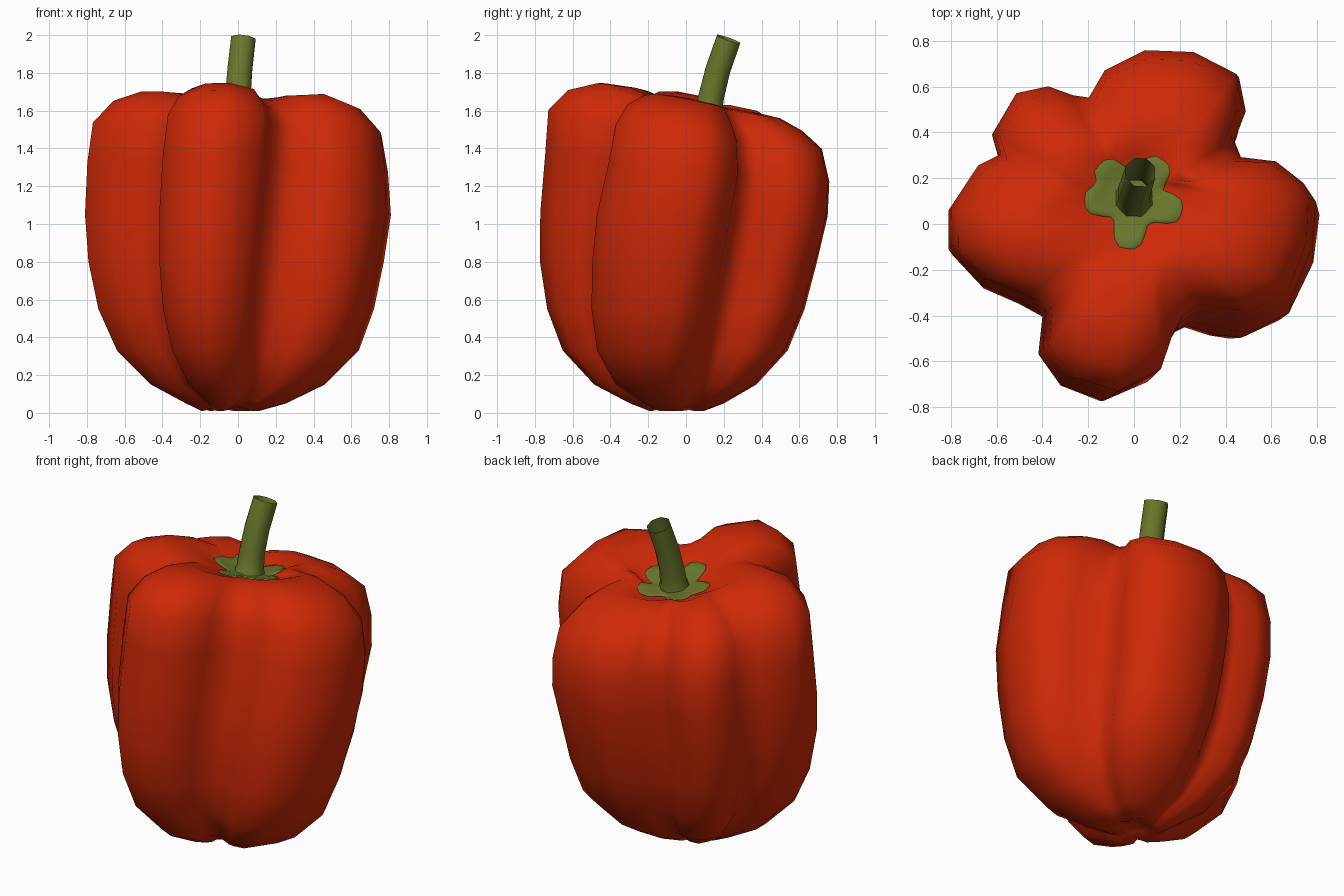
import bpy, bmesh, math
from mathutils import Vector
from mathutils.bvhtree import BVHTree

if "Cube" in bpy.data.objects:
    bpy.data.objects.remove(bpy.data.objects["Cube"])


def material(name, rgb):
    m = bpy.data.materials.new(name)
    m.diffuse_color = (*rgb, 1)
    m.use_nodes = True
    m.node_tree.nodes["Principled BSDF"].inputs["Base Color"].default_value = m.diffuse_color
    return m


def make_object(name, bm, mat):
    me = bpy.data.meshes.new(name)
    bm.to_mesh(me)
    me.materials.append(mat)
    for p in me.polygons:
        p.use_smooth = True
    ob = bpy.data.objects.new(name, me)
    bpy.context.collection.objects.link(ob)
    return ob


def loft(bm, rings, first_cap=None, last_cap=None):
    """Skin closed rings of points, with optional pole points at the ends."""
    vs = [[bm.verts.new(p) for p in ring] for ring in rings]
    n = len(vs[0])
    for a, b in zip(vs, vs[1:]):
        for i in range(n):
            j = (i + 1) % n
            bm.faces.new((a[i], a[j], b[j], b[i]))
    if first_cap:
        c = bm.verts.new(first_cap)
        for i in range(n):
            bm.faces.new((c, vs[0][(i + 1) % n], vs[0][i]))
    if last_cap:
        c = bm.verts.new(last_cap)
        for i in range(n):
            bm.faces.new((c, vs[-1][i], vs[-1][(i + 1) % n]))
    bm.normal_update()


def smoothstep(a, b, x):
    t = max(0, min(1, (x - a) / (b - a)))
    return t * t * (3 - 2 * t)


red = material("pepper red", (0.62, 0.022, 0.002))
green = material("stem green", (0.143, 0.186, 0.024))

# Lobed cross-section of the fruit, counter-clockwise from the right
outline = [(.81, .04), (.76, .13), (.64, .24), (.48, .27), (.44, .37),
           (.49, .50), (.46, .65), (.27, .75), (.05, .76), (-.13, .67),
           (-.20, .55), (-.27, .56), (-.38, .60), (-.52, .57), (-.62, .40),
           (-.59, .30), (-.69, .25), (-.81, .07), (-.81, -.10), (-.67, -.25),
           (-.51, -.32), (-.40, -.38), (-.42, -.55), (-.32, -.69),
           (-.14, -.76), (.05, -.68), (.11, -.55), (.17, -.46), (.25, -.42),
           (.40, -.46), (.50, -.47), (.67, -.39), (.78, -.17)]

# Rings: scale, height, lobe strength, centre x, centre y, valley dip
profile = [(.09, .05, .5, -.05, -.05, 0), (.20, .01, .7, -.04, -.05, -.02),
           (.34, .05, .8, -.01, -.05, -.02), (.58, .15, .9, 0, -.06, 0),
           (.79, .33, 1, 0, -.06, 0), (.90, .55, 1, -.01, -.055, 0),
           (.965, .80, 1, -.01, -.04, 0), (1, 1.05, 1, 0, -.01, 0),
           (.985, 1.30, 1, 0, .01, 0), (.94, 1.50, 1.05, 0, 0, .02),
           (.80, 1.62, 1.1, 0, 0, .05), (.62, 1.68, 1.1, 0, .02, .05),
           (.45, 1.68, .9, 0, .05, .03), (.30, 1.62, .6, 0, .09, .01),
           (.17, 1.58, .3, 0, .11, 0), (.06, 1.57, .1, 0, .12, 0)]

rings = []
for s, z, k, cx, cy, dip in profile:
    low, high = 1 - smoothstep(0, .9, z), smoothstep(.9, 1.65, z)
    tilt, back_drop = smoothstep(.95, 1.5, z), .1 * smoothstep(1.56, 1.66, z)
    ring = []
    for x, y in outline:
        r0, a = math.hypot(x, y), math.atan2(y, x)
        valley = max(0, min(1, (.76 - r0) / .22))
        if x > 0 and y > 0:
            valley *= .3    # the back right groove is shallow on top
        # grooves slant most on the right side
        a += (-.16 * low * (.5 + .5 * math.cos(a + .3))
              + .16 * high * (.5 + .5 * math.cos(a + .8)) ** 2)
        r = s * (.66 + (r0 - .66) * k)
        px, py = cx + r * math.cos(a), cy + r * math.sin(a)
        ring.append((px, py, z - dip * valley - tilt * (.14 * py + .03 * px)
                     - back_drop * max(0, py)))
    rings.append(ring)

# Fruit
bm = bmesh.new()
loft(bm, rings, (-.05, -.05, .065), (0, .12, 1.55))
tree = BVHTree.FromBMesh(bm)
make_object("pepper_body", bm, red)
bm.free()


# Calyx: five-lobed flower lying on the top of the fruit
def on_fruit(x, y, lift):
    hit = tree.ray_cast(Vector((x, y, 3)), Vector((0, 0, -1)))[0]
    return (x, y, (hit.z if hit else 1.57) + lift)


petal_angles = [math.radians(d) for d in (-98, -14, 54, 133, 181)]
calyx = []
for f, lift in ((1, .004), (.96, .012), (.75, .014), (.5, .016), (.25, .02)):
    ring = []
    for i in range(40):
        a = 2 * math.pi * i / 40
        near = min(abs(math.remainder(a - p, 2 * math.pi)) for p in petal_angles)
        r = f * (.125 + .09 * (1 - smoothstep(.15, .66, near)))
        ring.append(on_fruit(r * math.cos(a), .105 + r * math.sin(a), lift))
    calyx.append(ring)
bm = bmesh.new()
loft(bm, calyx)
make_object("calyx", bm, green)
bm.free()

# Stem: leaning open tube with a flared foot
path = [(0, .11, 1.56), (0, .12, 1.60), (0, .135, 1.68),
        (.01, .17, 1.82), (.028, .226, 1.979)]
radii = [.09, .078, .073, .071, .07]
stem = []
for i, (p, r) in enumerate(zip(path, radii)):
    d = Vector(path[min(i + 1, 4)]) - Vector(path[max(i - 1, 0)])
    q = Vector((0, 0, 1)).rotation_difference(d)
    stem.append([Vector(p) + q @ Vector((r * math.cos(a), r * math.sin(a), 0))
                 for a in (2 * math.pi * (j + .5) / 8 for j in range(8))])
bm = bmesh.new()
loft(bm, stem)
make_object("stem", bm, green)
bm.free()
